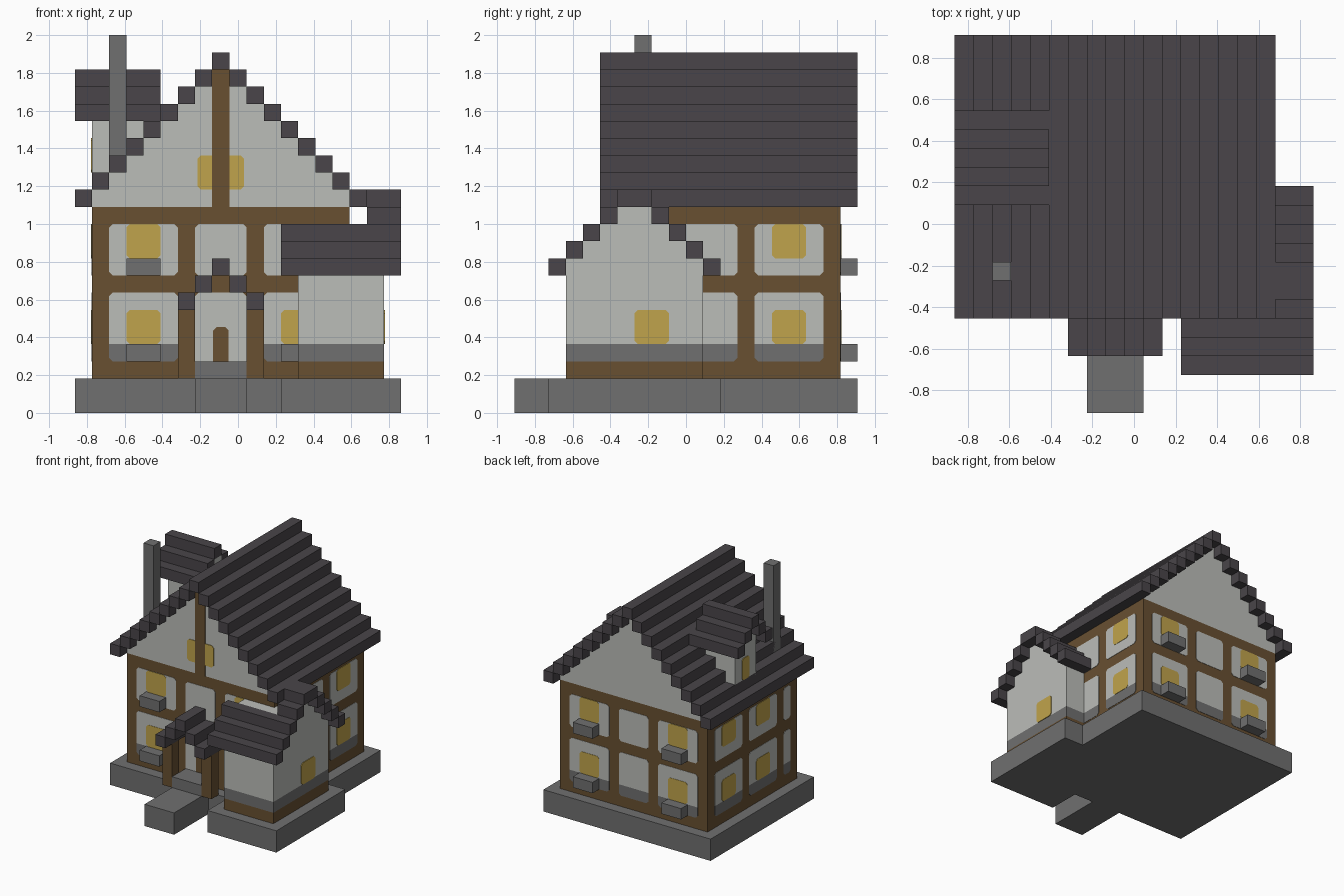
import bpy, bmesh

U = 1 / 11  # size of one building block; all coordinates below are in blocks

cube = bpy.data.objects.get("Cube")
if cube:
    bpy.data.objects.remove(cube, do_unlink=True)


def material(name, rgb):
    m = bpy.data.materials.new(name)
    m.use_nodes = True
    m.diffuse_color = (*rgb, 1)
    m.node_tree.nodes["Principled BSDF"].inputs["Base Color"].default_value = (*rgb, 1)
    return m


PLASTER = material("plaster", (0.50, 0.51, 0.485))
TIMBER = material("timber", (0.138, 0.08, 0.031))
STONE = material("stone", (0.162, 0.162, 0.162))
ROOF = material("roof_slate", (0.067, 0.06, 0.067))
GLASS = material("lit_window", (0.527, 0.371, 0.072))


def finish(name, bm, mat):
    bmesh.ops.recalc_face_normals(bm, faces=bm.faces)
    bmesh.ops.scale(bm, vec=(U, U, U), verts=bm.verts)
    mesh = bpy.data.meshes.new(name)
    bm.to_mesh(mesh)
    bm.free()
    mesh.materials.append(mat)
    bpy.context.collection.objects.link(bpy.data.objects.new(name, mesh))


def boxes(name, mat, *blocks):
    """One object from blocks given as (x0, x1, y0, y1, z0, z1)."""
    bm = bmesh.new()
    for x0, x1, y0, y1, z0, z1 in blocks:
        verts = bmesh.ops.create_cube(bm, size=1)["verts"]
        bmesh.ops.scale(bm, vec=(x1 - x0, y1 - y0, z1 - z0), verts=verts)
        bmesh.ops.translate(bm, vec=((x0 + x1) / 2, (y0 + y1) / 2, (z0 + z1) / 2), verts=verts)
    finish(name, bm, mat)


# Wall planes: (position along wall, distance out of wall, height) -> point
WALLS = {
    "front": lambda a, d, z: (a, -4 - d, z),
    "back": lambda a, d, z: (a, 9 + d, z),
    "right": lambda a, d, z: (-8.5 - d, a, z),
    "left": lambda a, d, z: (6.5 + d, a, z),
    "wing": lambda a, d, z: (8.5 + d, a, z),
}


def plate(name, wall, a0, a1, z0, z1, mat, depth=0.03, low=0.0, high=0.0):
    """Thin plate on a wall, with bottom and top corners cut by low and high."""
    outline = [(a0 + low, z0), (a1 - low, z0), (a1, z0 + low), (a1, z1 - high),
               (a1 - high, z1), (a0 + high, z1), (a0, z1 - high), (a0, z0 + low)]
    outline = list(dict.fromkeys(outline))
    bm = bmesh.new()
    ring = [[bm.verts.new(WALLS[wall](a, d, z)) for a, z in outline] for d in (0, depth)]
    for loop in ring:
        bm.faces.new(loop)
    n = len(outline)
    for i in range(n):
        j = (i + 1) % n
        bm.faces.new((ring[0][i], ring[0][j], ring[1][j], ring[1][i]))
    finish(name, bm, mat)


def window(wall, a, z, high=0.2):
    plate(wall + "_window", wall, a - 1, a + 1, z, z + 2, GLASS, 0.06, 0.2, high)


# Foundation and doorstep
boxes("foundation", STONE, (-9.5, 7.5, -5, 10, 0, 2), (2.5, 9.5, -8, 2, 0, 2))
boxes("doorstep", STONE, (-2.5, 0.5, -10, -5, 0, 2))
boxes("porch_floor", STONE, (-2.5, 0.5, -6, -4, 2, 3))

# Timber house body with a stepped plaster gable under a stepped roof
boxes("house_body", TIMBER, (-8.5, 6.5, -4, 9, 2, 12))
boxes("house_gable", PLASTER,
      *[(-8.5 + k, 6.5 - k, -4, 9, 12 + k, 13 + k) for k in range(8)])
boxes("main_roof", ROOF,
      *[(s - 0.5, s + 0.5, -5, 10, 12 + k, 13 + k)
        for k in range(8) for s in (-9 + k, 7 - k)],
      (-1.5, -0.5, -5, 10, 20, 21))

# Plaster panels with a stone band at the foot of the lower storey
bays = {
    "front": [(-7.5, -3.5), (-2.5, 0.5), (1.5, 5.5)],
    "back": [(-7.5, -3.5), (-2.5, 0.5), (1.5, 5.5)],
    "right": [(-3, -2), (-1, 3), (4, 8)],
    "left": [(-3, -2), (-1, 3), (4, 8)],
}
for wall, spans in bays.items():
    for a0, a1 in spans:
        plate(wall + "_upper_panel", wall, a0, a1, 8, 11, PLASTER, low=0.2, high=0.2)
        if wall == "front" and a0 == -2.5:
            plate("door_panel", wall, a0, a1, 3, 7, PLASTER, high=0.2)
        else:
            plate(wall + "_lower_panel", wall, a0, a1, 4, 7, PLASTER, high=0.2)
            plate(wall + "_stone_band", wall, a0, a1, 3, 4, STONE, low=0.2)

# Windows on both storeys, with sill boxes at front and back
window_spots = {"front": (-5.5, 3.5), "back": (-5.5, 3.5), "right": (1, 6), "left": (6,)}
for wall, spots in window_spots.items():
    for a in spots:
        window(wall, a, 4)
        window(wall, a, 9)
for wall, y in (("front", -5), ("back", 9)):
    boxes(wall + "_window_boxes", STONE,
          *[(a - 1, a + 1, y, y + 1, z, z + 1) for a in (-5.5, 3.5) for z in (3, 8)])

# Attic window behind the central gable post, and the door
plate("attic_window", "front", -2.35, 0.35, 13, 15, GLASS, 0.05, 0.2, 0.2)
plate("gable_post", "front", -1.5, -0.5, 12, 20, TIMBER, 0.08)
plate("front_door", "front", -1.45, -0.55, 3, 5, TIMBER, 0.06, 0, 0.2)

# Porch
boxes("porch_posts", TIMBER, *[(x, x + 1, -6, -5, 2, 6) for x in (-3.5, 0.5)])
boxes("porch_roof", ROOF,
      *[(x, x + 1, -7, -4, 6 + k, 7 + k) for k in range(2) for x in (-3.5 + k, 0.5 - k)],
      (-1.5, -0.5, -7, -4, 8, 9))

# Side wing
boxes("wing_sill", TIMBER, (3.5, 8.5, -7, 1, 2, 3))
boxes("wing_stone_band", STONE, (3.5, 8.5, -7, 1, 3, 4))
boxes("wing_walls", PLASTER, (3.5, 8.5, -7, 1, 4, 8),
      *[(3.5, 8.5, -7 + k, 1 - k, 8 + k, 9 + k) for k in range(3)],
      (7.5, 8.5, -4, -2, 11, 12))
window("wing", -2, 4)
boxes("wing_roof", ROOF,
      *[(2.5, 9.5, -8 + k, -7 + k, 8 + k, 9 + k) for k in range(3)],
      *[(6.5, 9.5, 1 - k, 2 - k, 8 + k, 9 + k) for k in range(3)],
      *[(7.5, 9.5, y, y + 1, 11, 12) for y in (-5, -2)],
      (7.5, 9.5, -4, -2, 12, 13))

# Dormer
boxes("dormer_walls", PLASTER, (-8.5, -4.5, 2, 5, 13, 18), (-8.5, -4.5, 3, 4, 18, 19))
plate("dormer_window", "right", 3, 4, 14, 16, GLASS, 0.05, 0.15, 0.15)
boxes("dormer_roof", ROOF,
      *[(-9.5, -4.5, y, y + 1, 17 + k, 18 + k) for k in range(2) for y in (1 + k, 5 - k)],
      (-9.5, -4.5, 3, 4, 19, 20))

# Chimney
boxes("chimney", STONE, (-7.5, -6.5, -3, -2, 14, 22))
